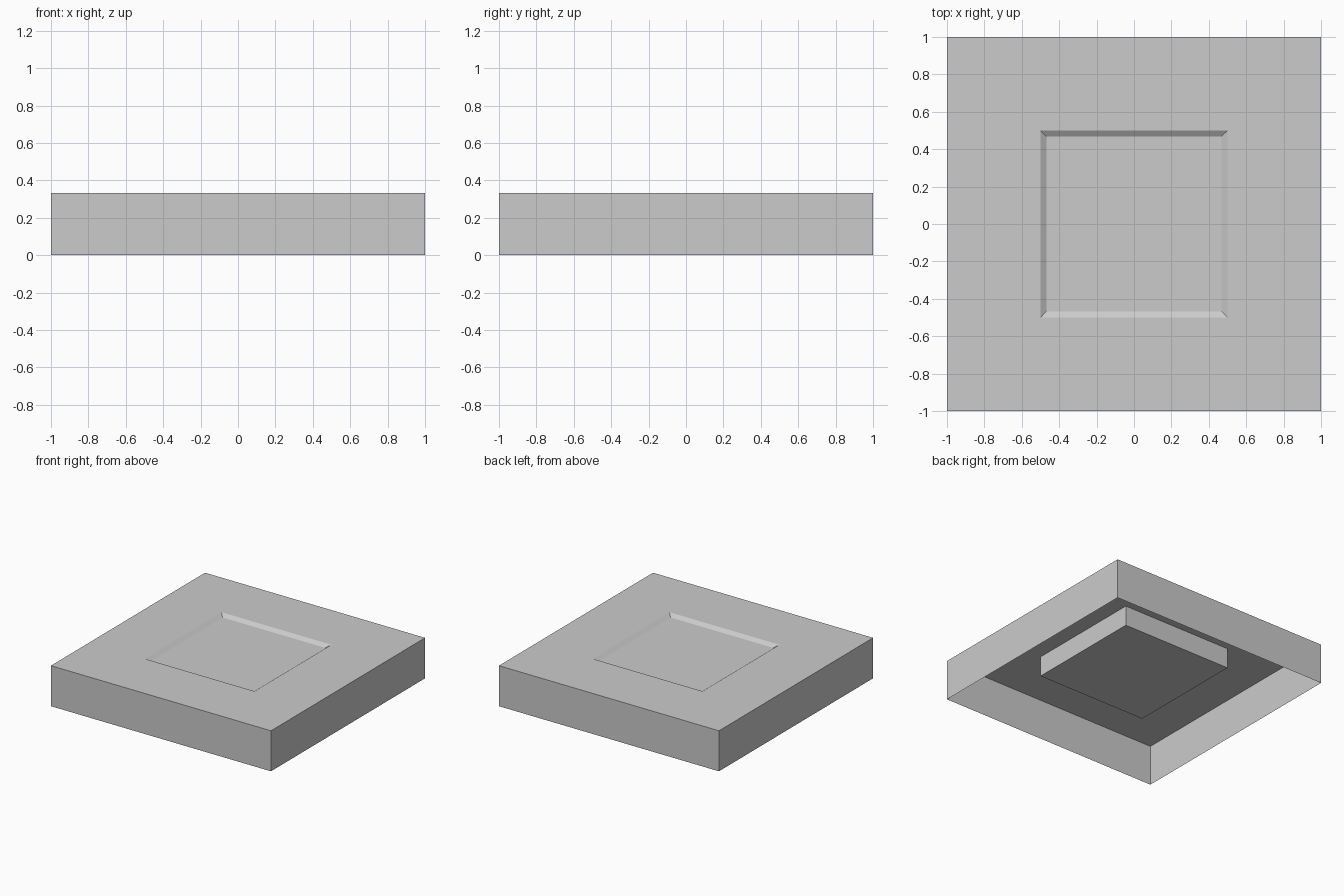
import bpy
import bmesh

cube = bpy.data.objects.get("Cube")
if cube:
    bpy.data.objects.remove(cube, do_unlink=True)

HALF = 1.0        # half width of the slab
PAD = 0.5         # half width of the centre pad
TOP = 0.333       # height of the top surface
PAD_BOTTOM = 0.167
BEVEL = 0.033     # width of the sloped border of the recess
DEPTH = 0.022     # depth of the recess

grey = bpy.data.materials.new("light_grey")
grey.use_nodes = True
colour = (0.6, 0.6, 0.6, 1.0)
grey.diffuse_color = colour
grey.node_tree.nodes["Principled BSDF"].inputs["Base Color"].default_value = colour


def ring(bm, half, z):
    """Square loop of four vertices, counter-clockwise seen from above."""
    corners = ((-1, -1), (1, -1), (1, 1), (-1, 1))
    return [bm.verts.new((sx * half, sy * half, z)) for sx, sy in corners]


def bridge(bm, lower, upper):
    """Four quads joining two square loops."""
    for i in range(4):
        j = (i + 1) % 4
        bm.faces.new((lower[i], lower[j], upper[j], upper[i]))


def finish(bm, name):
    mesh = bpy.data.meshes.new(name)
    bm.to_mesh(mesh)
    bm.free()
    mesh.materials.append(grey)
    obj = bpy.data.objects.new(name, mesh)
    bpy.context.collection.objects.link(obj)


# Outer shell, open underneath: side walls, top border, recessed panel
bm = bmesh.new()
base = ring(bm, HALF, 0)
rim = ring(bm, HALF, TOP)
recess_edge = ring(bm, PAD, TOP)
recess_floor = ring(bm, PAD - BEVEL, TOP - DEPTH)
loops = (base, rim, recess_edge, recess_floor)
for lower, upper in zip(loops, loops[1:]):
    bridge(bm, lower, upper)
bm.faces.new(recess_floor)
finish(bm, "slab_shell")

# Pad hanging below the recess inside the shell
bm = bmesh.new()
pad_base = ring(bm, PAD, PAD_BOTTOM)
bridge(bm, pad_base, ring(bm, PAD, TOP))
bm.faces.new(reversed(pad_base))
finish(bm, "underside_pad")
